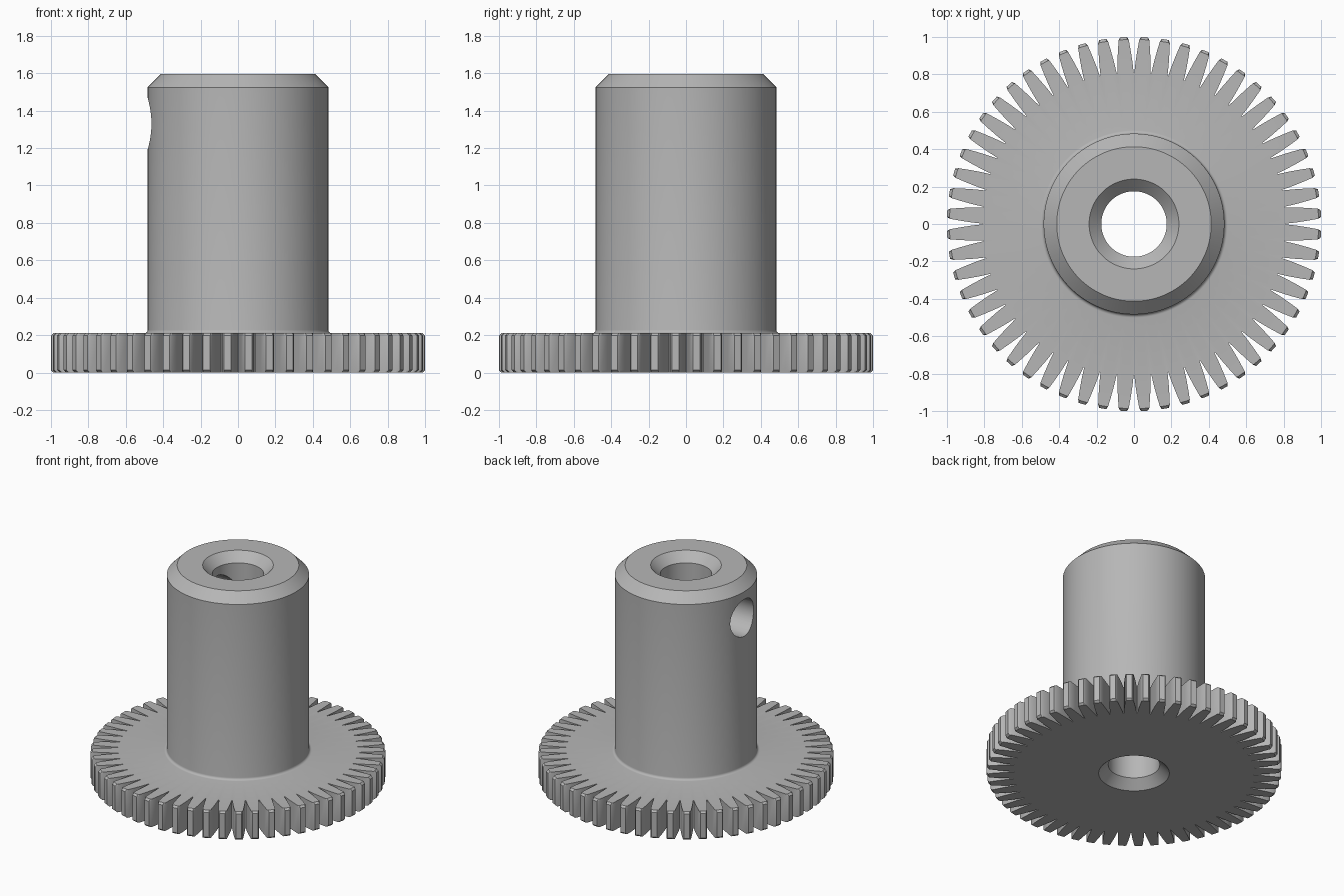
import bpy
import bmesh
from math import pi, cos, sin

cube = bpy.data.objects.get("Cube")
if cube:
    bpy.data.objects.remove(cube, do_unlink=True)

TEETH = 56
GEAR_H = 0.21
TOP = 1.595
HUB_R = 0.483
CHAMFER = 0.07
BORE_R = 0.175
MOUTH_R = 0.24

# Single grey metal
metal = bpy.data.materials.new("grey metal")
metal.use_nodes = True
colour = (0.47, 0.47, 0.47, 1)
metal.diffuse_color = colour
metal.node_tree.nodes["Principled BSDF"].inputs["Base Color"].default_value = colour

# Half of a tooth flank: radius and half width, root to tip
flank = [(0.813, 0.0435), (0.87, 0.040), (0.93, 0.034), (0.985, 0.027), (1.001, 0.019)]
tooth = [(r, -w / r) for r, w in flank] + [(r, w / r) for r, w in reversed(flank)]
outline = [(r, 2 * pi * (i + 0.5) / TEETH + a) for i in range(TEETH) for r, a in tooth]


def circle(radius, z):
    return [(radius * cos(a), radius * sin(a), z) for _, a in outline]


def toothed(limit, z):
    return [(min(r, limit) * cos(a), min(r, limit) * sin(a), z) for r, a in outline]


# Rings run from the bore, under the gear, over the teeth and up the hub
rings = [
    circle(BORE_R, MOUTH_R - BORE_R),
    circle(MOUTH_R, 0),
    toothed(0.987, 0),
    toothed(2, 0.013),
    toothed(2, GEAR_H - 0.013),
    toothed(0.987, GEAR_H),
]
fillet = 0.018
for k in range(5):
    a = k * pi / 8
    rings.append(circle(HUB_R + fillet * (1 - sin(a)), GEAR_H + fillet * (1 - cos(a))))
rings += [
    circle(HUB_R, TOP - CHAMFER),
    circle(HUB_R - CHAMFER, TOP),
    circle(MOUTH_R, TOP),
    circle(BORE_R, TOP - MOUTH_R + BORE_R),
]

bm = bmesh.new()
loops = [[bm.verts.new(p) for p in ring] for ring in rings]
count = len(outline)
for k, low in enumerate(loops):
    high = loops[(k + 1) % len(loops)]
    for i in range(count):
        j = (i + 1) % count
        bm.faces.new((low[i], low[j], high[j], high[i]))
bmesh.ops.recalc_face_normals(bm, faces=bm.faces)
mesh = bpy.data.meshes.new("gear_with_hub")
bm.to_mesh(mesh)
bm.free()
mesh.materials.append(metal)
gear = bpy.data.objects.new("gear_with_hub", mesh)
bpy.context.collection.objects.link(gear)

# Set screw hole through one wall of the hub
bpy.ops.mesh.primitive_cylinder_add(vertices=48, radius=0.138, depth=0.6,
                                    location=(-0.35, 0, 1.33), rotation=(0, pi / 2, 0))
cutter = bpy.context.object
cutter.name = "screw_hole_cutter"
cutter.hide_render = True
cutter.data.materials.append(metal)

cut = gear.modifiers.new("screw_hole", "BOOLEAN")
cut.operation = "DIFFERENCE"
cut.solver = "EXACT"
cut.object = cutter

bpy.ops.object.select_all(action="DESELECT")
gear.select_set(True)
bpy.context.view_layer.objects.active = gear
bpy.ops.object.modifier_apply(modifier=cut.name)
bpy.data.objects.remove(cutter, do_unlink=True)
bpy.ops.object.shade_smooth_by_angle(angle=pi / 6)
